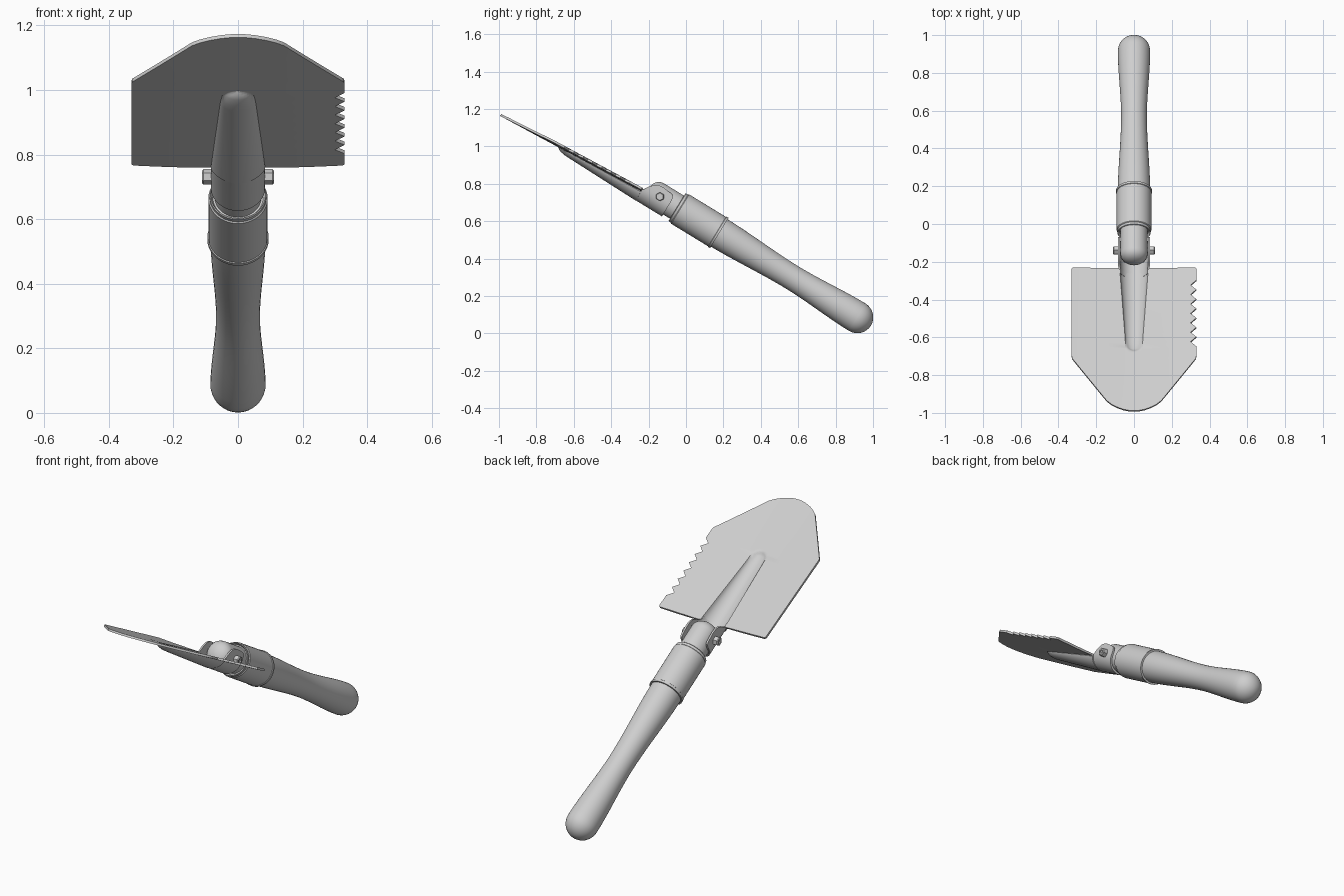
import bpy, bmesh, math
from mathutils import Vector

if "Cube" in bpy.data.objects:
    bpy.data.objects.remove(bpy.data.objects["Cube"])

TILT = math.radians(31.4)
C, S = math.cos(TILT), math.sin(TILT)

metal = bpy.data.materials.new("light grey")
metal.diffuse_color = (0.62, 0.62, 0.62, 1)
metal.use_nodes = True
metal.node_tree.nodes["Principled BSDF"].inputs["Base Color"].default_value = metal.diffuse_color


def P(x, s, n):
    """x sideways, s along the handle axis towards the blade, n upwards from the axis."""
    return Vector((x, 0.178 - C * s + S * n, 0.537 + S * s + C * n))


def lerp(table, v):
    for (a, fa), (b, fb) in zip(table, table[1:]):
        if v <= b:
            return fa + (fb - fa) * max(0, v - a) / (b - a)
    return table[-1][1]


def make(name, bm, thickness=0, angle=35):
    bmesh.ops.recalc_face_normals(bm, faces=bm.faces)
    me = bpy.data.meshes.new(name)
    bm.to_mesh(me)
    bm.free()
    ob = bpy.data.objects.new(name, me)
    bpy.context.collection.objects.link(ob)
    me.materials.append(metal)
    if thickness:
        mod = ob.modifiers.new("thickness", 'SOLIDIFY')
        mod.thickness = thickness
        mod.offset = 0
    bpy.ops.object.select_all(action='DESELECT')
    bpy.context.view_layer.objects.active = ob
    ob.select_set(True)
    if thickness:
        bpy.ops.object.modifier_apply(modifier="thickness")
    bpy.ops.object.shade_smooth_by_angle(angle=math.radians(angle))
    return ob


def loft(name, rows, closed=False, caps=False, **kw):
    bm = bmesh.new()
    vs = [[bm.verts.new(p) for p in row] for row in rows]
    n = len(rows[0])
    for a, b in zip(vs, vs[1:]):
        for i in range(n if closed else n - 1):
            j = (i + 1) % n
            bm.faces.new((a[i], a[j], b[j], b[i]))
    if caps:
        bm.faces.new(vs[0])
        bm.faces.new(vs[-1])
    return make(name, bm, **kw)


def turned(name, profile, segs=40):
    """Round part about the handle axis from (s, radius) pairs."""
    ring = [2 * math.pi * i / segs for i in range(segs)]
    return loft(name, [[P(r * math.cos(a), s, r * math.sin(a)) for a in ring]
                       for s, r in profile], closed=True, caps=True)


def pin(name, profile, segs):
    """Part about the hinge pin, from (x, radius) pairs."""
    ring = [2 * math.pi * i / segs for i in range(segs)]
    return loft(name, [[P(x, 0.372 + r * math.cos(a), r * math.sin(a)) for a in ring]
                       for x, r in profile], closed=True, caps=True)


# Handle: rounded butt, slim waist, swelling towards the collar
arc = [math.radians(a) for a in (3, 12, 24, 36, 48, 60, 70, 80)]
handle = [(-0.865 - 0.085 * math.cos(a), 0.085 * math.sin(a)) for a in arc]
for i in range(25):
    s = -0.865 + 0.875 * i / 24
    if s < -0.46:
        k = (s + 0.865) / 0.405
    else:
        k = 1 - (s + 0.46) / 0.47
    handle.append((s, 0.0855 - 0.0175 * (3 * k * k - 2 * k ** 3)))
turned("handle", handle)

# Locking collar with a lip at the handle end and a stepped mouth
turned("collar", [(0, 0.084), (0, 0.095), (0.012, 0.095), (0.014, 0.092), (0.245, 0.092),
                  (0.249, 0.088), (0.262, 0.088), (0.265, 0.085), (0.25, 0.078), (0.25, 0.07)])

# Hinge tube with a domed end
turned("hinge_tube", [(0.24, 0.072), (0.395, 0.072), (0.41, 0.069), (0.425, 0.06),
                      (0.437, 0.045), (0.445, 0.025), (0.447, 0.003)])

# Socket: U-shaped cradle with raised ears around the hinge tube
R = 0.079
ear = [(0.308, 0.02), (0.313, 0.038), (0.325, 0.046), (0.38, 0.052), (0.405, 0.05),
       (0.43, 0.038), (0.45, 0.016), (0.465, -0.008), (0.478, -0.02), (0.50, -0.024)]
rows = []
for s, h in ear:
    half = []
    for i in range(15):
        n = -R + (h + R) * (i / 14) ** 2
        half.append((R * math.sqrt(max(0, 1 - (n / R) ** 2)) if n < 0 else R, n))
    rows.append([P(-x, s, n) for x, n in reversed(half)] + [P(x, s, n) for x, n in half[1:]])
loft("socket", rows, thickness=0.01)

# Hinge pin and hexagonal heads
pin("hinge_pin", [(-0.1, 0.013), (0.1, 0.013)], 16)
for side, label in ((1, "right"), (-1, "left")):
    pin("pin_head_" + label, [(side * 0.082, 0.024), (side * 0.107, 0.024), (side * 0.111, 0.02),
                              (side * 0.111, 0.011), (side * 0.104, 0.011)], 6)

# Blade: outline as (distance forward, half width), saw teeth on the right edge
outline = [(0.237, 0.324), (0.243, 0.33), (0.705, 0.33), (0.718, 0.328), (0.73, 0.318),
           (0.94, 0.143), (0.958, 0.118), (0.972, 0.09), (0.984, 0.055), (0.99, 0.025), (0.991, 0.01)]
teeth, first, pitch = 7, 0.305, 0.05
saw = [(0.237, 0.324), (0.243, 0.33)]
for i in range(teeth):
    saw += [(first + i * pitch, 0.33), (first + (i + 0.5) * pitch, 0.30)]
saw += [(first + teeth * pitch, 0.33)]


def groove(x, s, w):
    """Depth of the pressed channel that fades out in a rounded end."""
    d = lerp([(0.47, 0.056), (0.93, 0.022)], s)
    t = (x / w) ** 2 + (max(0, s - 0.91) / 0.06) ** 2
    return d * (1 - t) ** 0.65 if t < 1 else 0


ys = {y for y, _ in outline} | {y for y, _ in saw}
ys |= {round(0.655 + 0.006 * i, 3) for i in range(8)}
ys |= {0.27, 0.76, 0.80, 0.85, 0.90}
rows = []
for y in sorted(ys):
    s = (0.1796 + y) / 0.8825
    left = lerp(outline, y)
    right = lerp(saw, y) if y <= saw[-1][0] else left
    w = lerp([(0.47, 0.08), (0.93, 0.048)], s)
    wc = min(w, left * 0.8)
    inner = [wc * math.sin(math.radians(a)) for a in range(-90, 91, 10)]
    xs = [-left, -left + (left - wc) / 3, -left + (left - wc) / 1.5] + inner
    xs += [wc + (right - wc) / 3, wc + (right - wc) / 1.5, right]
    rows.append([P(x, s, 0.003 - 0.0555 * s + 0.01 * (x / 0.33) ** 2 - groove(x, s, w)) for x in xs])
loft("blade", rows, thickness=0.012)
